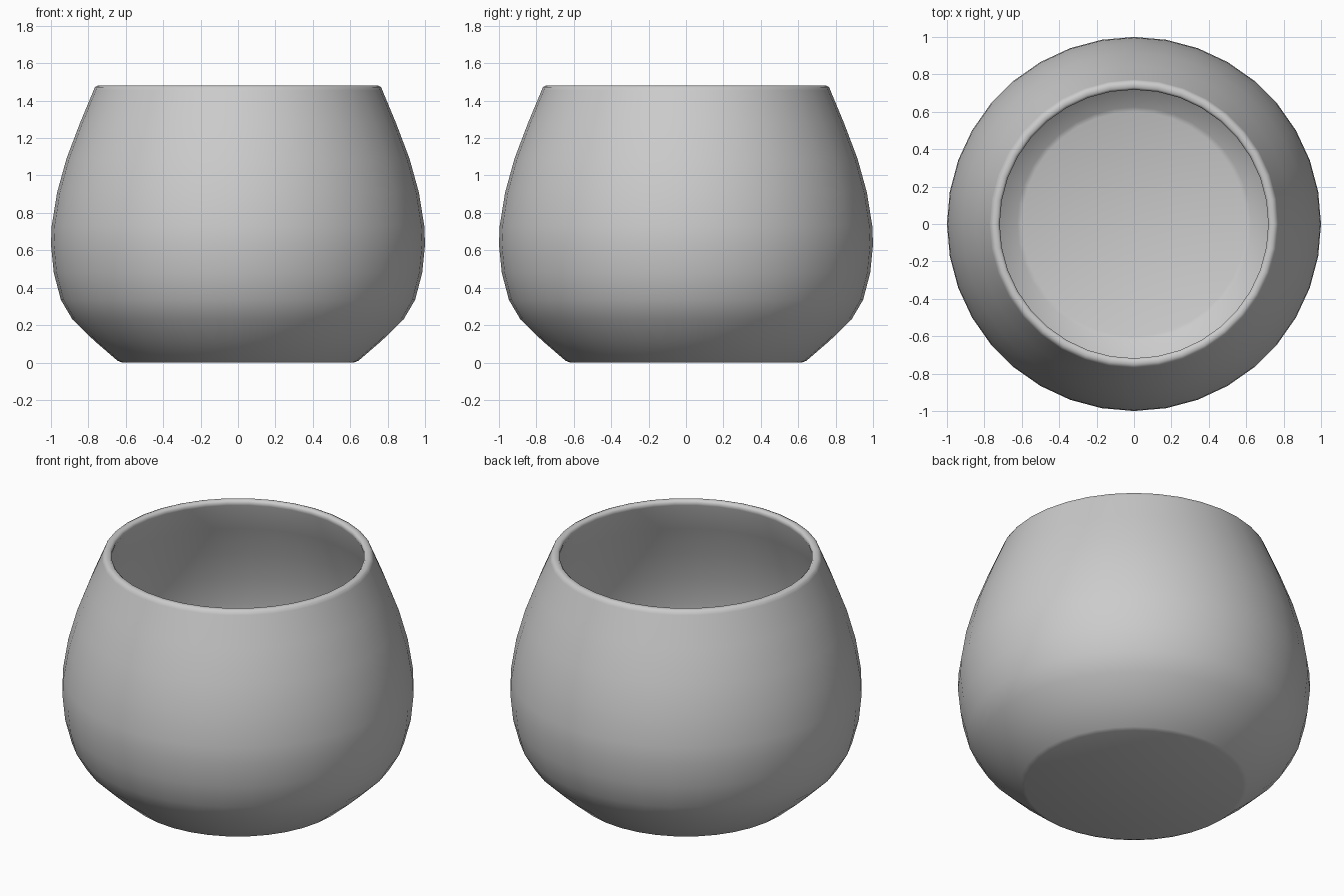
import bpy, bmesh, math

if "Cube" in bpy.data.objects:
    bpy.data.objects.remove(bpy.data.objects["Cube"])

SIDES = 36

# Profile (radius, height): outside from base to lip, then inside down to the floor
outer = [(0.62, 0), (0.645, 0.01), (0.77, 0.118), (0.885, 0.23), (0.947, 0.335),
         (0.985, 0.48), (1.0, 0.63), (0.996, 0.73), (0.967, 0.91), (0.917, 1.09),
         (0.845, 1.28), (0.772, 1.455)]
lip = [(0.765, 1.473), (0.75, 1.48), (0.73, 1.48), (0.718, 1.468)]
inner = [(0.72, 1.45), (0.795, 1.27), (0.865, 1.08), (0.915, 0.9), (0.944, 0.73),
         (0.947, 0.63), (0.932, 0.49), (0.897, 0.36), (0.84, 0.26), (0.73, 0.155),
         (0.625, 0.065), (0.6, 0.055)]

# Pot body: lathed rings with flat caps for base and floor
bm = bmesh.new()
rings = []
for r, z in outer + lip + inner:
    rings.append([bm.verts.new((r * math.cos(2 * math.pi * i / SIDES),
                                r * math.sin(2 * math.pi * i / SIDES), z))
                  for i in range(SIDES)])
for a, b in zip(rings, rings[1:]):
    for i in range(SIDES):
        j = (i + 1) % SIDES
        bm.faces.new((a[i], a[j], b[j], b[i]))
bm.faces.new(rings[0][::-1])
bm.faces.new(rings[-1])
bmesh.ops.recalc_face_normals(bm, faces=bm.faces[:])

mesh = bpy.data.meshes.new("pot")
bm.to_mesh(mesh)
bm.free()
pot = bpy.data.objects.new("pot", mesh)
bpy.context.collection.objects.link(pot)

# Smooth shading
bpy.context.view_layer.objects.active = pot
pot.select_set(True)
bpy.ops.object.shade_smooth_by_angle(angle=math.radians(60))
